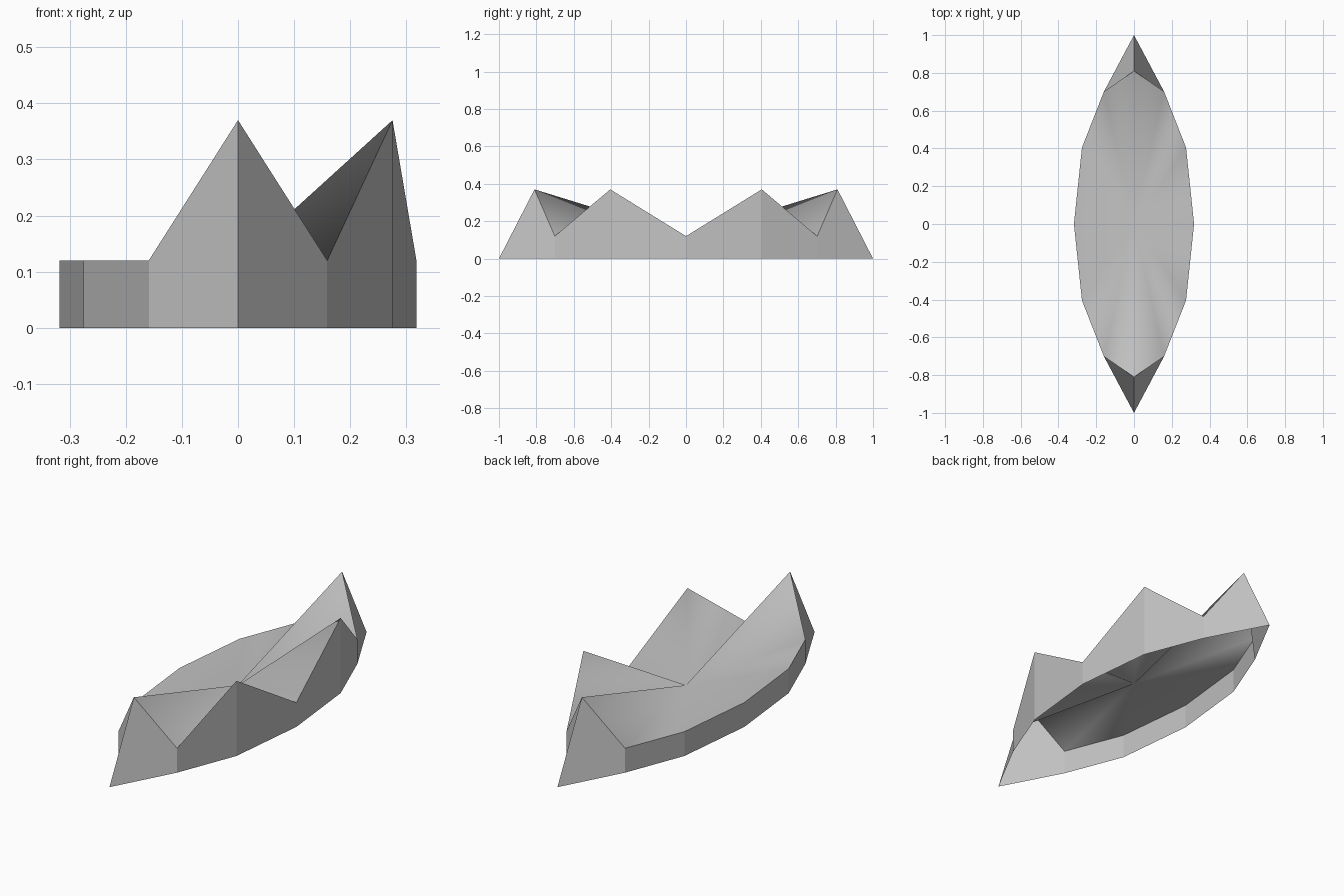
import bpy
import math

cube = bpy.data.objects.get("Cube")
if cube:
    bpy.data.objects.remove(cube, do_unlink=True)

SIDES = 12
HALF_WIDTH, HALF_LENGTH = 0.318, 0.81
LOW, HIGH = 0.12, 0.37

grey = bpy.data.materials.new("light_grey")
grey.use_nodes = True
colour = (0.55, 0.55, 0.55, 1)
grey.diffuse_color = colour
grey.node_tree.nodes["Principled BSDF"].inputs["Base Color"].default_value = colour


def make_part(name, verts, faces, smooth):
    mesh = bpy.data.meshes.new(name)
    mesh.from_pydata(verts, [], faces)
    mesh.materials.append(grey)
    for poly in mesh.polygons:
        poly.use_smooth = smooth
    part = bpy.data.objects.new(name, mesh)
    bpy.context.collection.objects.link(part)
    return part


# Stretched twelve-sided rim: peaks at both ends and on the +x side only
rim, base = [], []
for i in range(SIDES):
    angle = math.tau * i / SIDES - math.pi / 2
    x, y = HALF_WIDTH * math.cos(angle), HALF_LENGTH * math.sin(angle)
    is_end = i % (SIDES // 2) == 0
    is_peak = is_end or i in (2, 4)
    rim.append((x, y, HIGH if is_peak else LOW))
    # The base runs out to a point at each end
    base.append((x, math.copysign(1, y) if is_end else y, 0))

# Outer walls, open underneath; each quad starts so that its fold
# runs from the end peak to the foot of the neighbouring wall
walls = []
for i in range(SIDES):
    j = (i + 1) % SIDES
    quad = [i, j, SIDES + j, SIDES + i]
    if i % (SIDES // 2) == 0:
        quad = quad[1:] + quad[:1]
    walls.append(quad)
make_part("outer_walls", base + rim, walls, False)

# Folded top, a fan of triangles around the low centre
fan = [(i, (i + 1) % SIDES, SIDES) for i in range(SIDES)]
make_part("folded_top", rim + [(0, 0, LOW)], fan, True)
